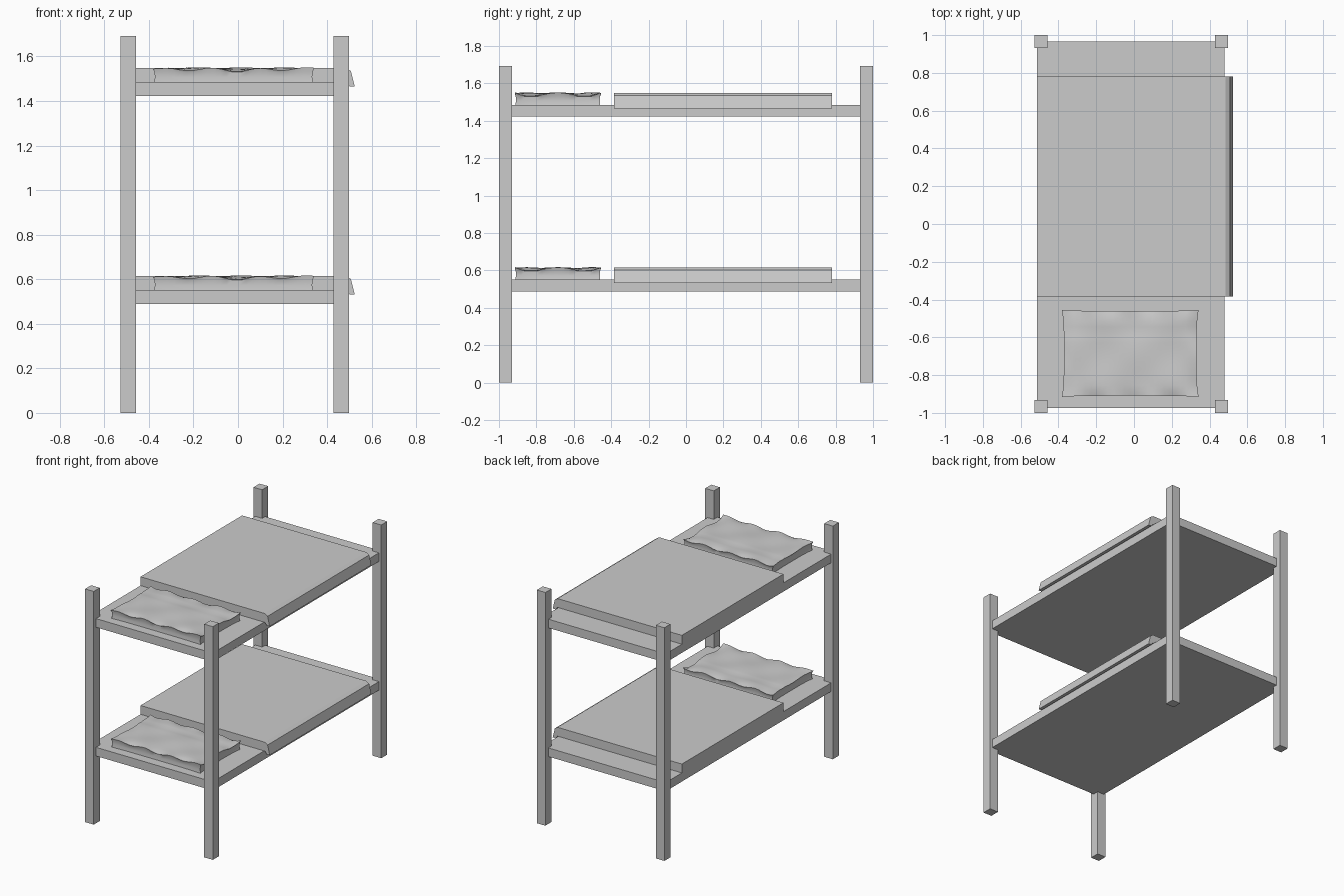
import bpy, bmesh, math

if "Cube" in bpy.data.objects:
    bpy.data.objects.remove(bpy.data.objects["Cube"])


def finish(name, bm):
    bmesh.ops.recalc_face_normals(bm, faces=bm.faces)
    me = bpy.data.meshes.new(name)
    bm.to_mesh(me)
    bm.free()
    ob = bpy.data.objects.new(name, me)
    bpy.context.collection.objects.link(ob)
    return ob


def box(name, x0, x1, y0, y1, z0, z1):
    bm = bmesh.new()
    bmesh.ops.create_cube(bm, size=1)
    for v in bm.verts:
        v.co.x = x1 if v.co.x > 0 else x0
        v.co.y = y1 if v.co.y > 0 else y0
        v.co.z = z1 if v.co.z > 0 else z0
    return finish(name, bm)


def blanket(name, z):
    # cross-section in x,z (relative to board top), extruded along y
    profile = [(-0.513, 0), (-0.513, 0.064), (0.484, 0.064), (0.507, 0.050),
               (0.524, -0.019), (0.500, -0.019), (0.486, 0)]
    bm = bmesh.new()
    face = bm.faces.new([bm.verts.new((x, -0.385, z + h)) for x, h in profile])
    ext = bmesh.ops.extrude_face_region(bm, geom=[face], use_keep_orig=True)
    for g in ext["geom"]:
        if isinstance(g, bmesh.types.BMVert):
            g.co.y = 0.78
    return finish(name, bm)


def pillow(name, z):
    # lumpy slab: pinched sides, pointed corners, rippled rim and a shallow crease
    nx, ny = 24, 16
    cx, cy, hx, hy = -0.02, -0.685, 0.362, 0.230
    bm = bmesh.new()
    layers = []
    for h, scale in ((0.0, 0.985), (0.022, 0.975), (0.045, 0.98), (0.062, 1.0)):
        grid = {}
        for i in range(nx + 1):
            for j in range(ny + 1):
                edge = i in (0, nx) or j in (0, ny)
                if not edge and h not in (0.0, 0.062):
                    continue
                u, v = 2 * i / nx - 1, 2 * j / ny - 1
                px = u * hx * scale * (1 - 0.03 * (1 - v ** 4))
                py = v * hy * scale * (1 - 0.025 * (1 - u ** 4))
                pz = h
                if h == 0.062:
                    rim = max(abs(u), abs(v)) ** 8
                    pz += 0.004 * math.sin(6 * u + 1) * math.cos(4 * v)
                    pz -= rim * (0.006 + 0.007 * math.sin(11 * u + 5 * v))
                    pz -= 0.003 * math.exp(-((v - 0.5) / 0.08) ** 2)
                    pz += 0.008 * (abs(u * v)) ** 8
                grid[i, j] = bm.verts.new((cx + px, cy + py, z + pz))
        layers.append(grid)
    for g in (layers[0], layers[-1]):
        for i in range(nx):
            for j in range(ny):
                bm.faces.new((g[i, j], g[i + 1, j], g[i + 1, j + 1], g[i, j + 1]))
    loop = ([(i, 0) for i in range(nx)] + [(nx, j) for j in range(ny)]
            + [(i, ny) for i in range(nx, 0, -1)] + [(0, j) for j in range(ny, 0, -1)])
    for lo, hi in zip(layers, layers[1:]):
        for a, b in zip(loop, loop[1:] + loop[:1]):
            bm.faces.new((lo[a], lo[b], hi[b], hi[a]))
    ob = finish(name, bm)
    bpy.ops.object.select_all(action='DESELECT')
    ob.select_set(True)
    bpy.context.view_layer.objects.active = ob
    bpy.ops.object.shade_smooth_by_angle(angle=math.radians(35))


# corner posts
for sx, (x0, x1) in (("left", (-0.527, -0.458)), ("right", (0.429, 0.498))):
    for sy, (y0, y1) in (("front", (-1, -0.931)), ("back", (0.931, 1))):
        box(f"{sy}_{sx}_post", x0, x1, y0, y1, 0, 1.692)

# two bunks, each with board, blanket and pillow
for level, top in (("lower", 0.551), ("upper", 1.485)):
    box(f"{level}_board", -0.513, 0.479, -0.974, 0.965, top - 0.063, top)
    blanket(f"{level}_blanket", top)
    pillow(f"{level}_pillow", top)
